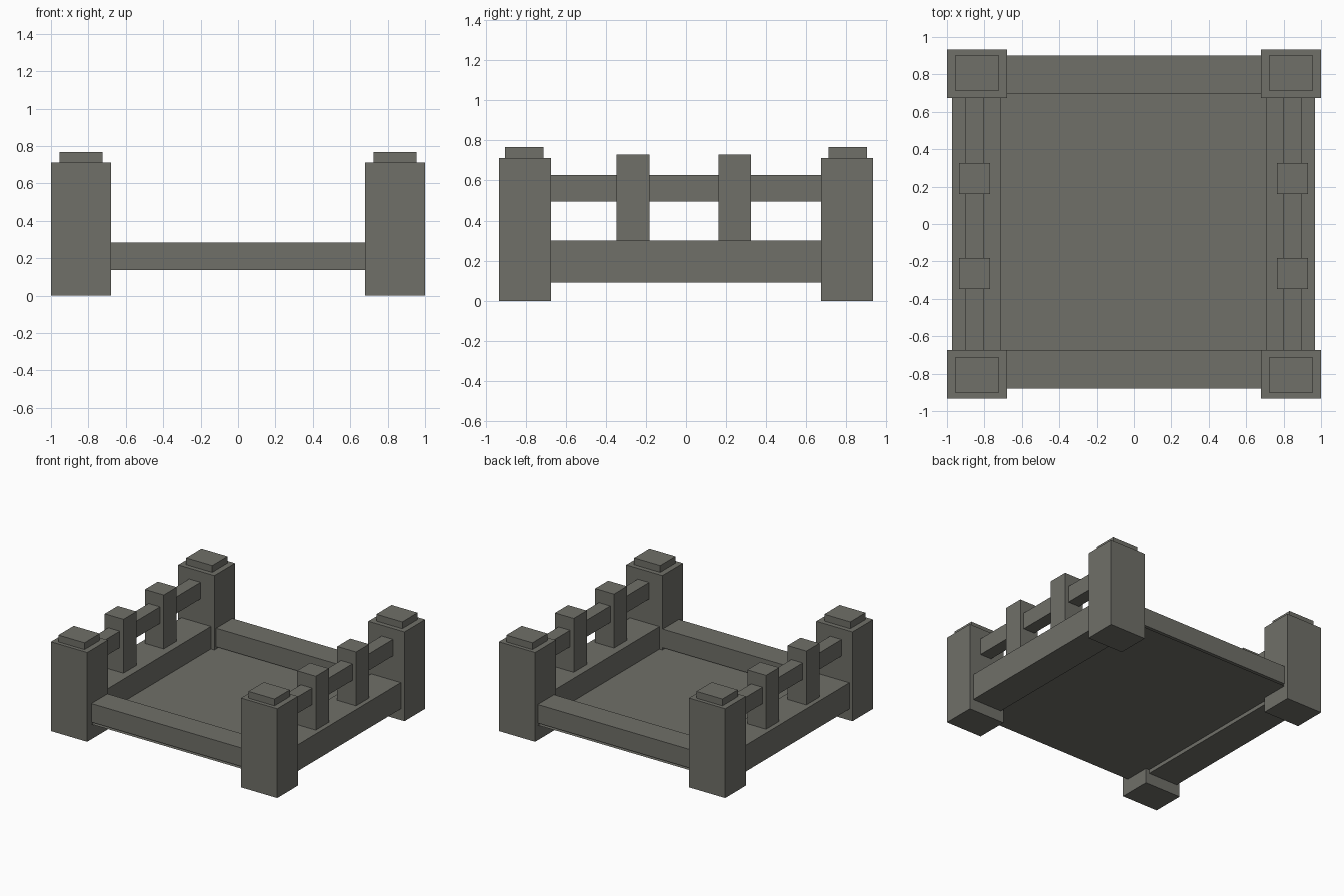
import bpy

if "Cube" in bpy.data.objects:
    bpy.data.objects.remove(bpy.data.objects["Cube"])

stone = bpy.data.materials.new("grey_stone")
stone.diffuse_color = (0.16, 0.16, 0.14, 1)
stone.use_nodes = True
stone.node_tree.nodes["Principled BSDF"].inputs["Base Color"].default_value = stone.diffuse_color


def box(name, x0, x1, y0, y1, z0, z1):
    """Flat-faced block between two corners."""
    x0, x1 = sorted((x0, x1))
    y0, y1 = sorted((y0, y1))
    v = [(x, y, z) for z in (z0, z1) for x, y in ((x0, y0), (x1, y0), (x1, y1), (x0, y1))]
    f = [(3, 2, 1, 0), (4, 5, 6, 7)]
    f += [(i, (i + 1) % 4, (i + 1) % 4 + 4, i + 4) for i in range(4)]
    return add(name, v, f)


def add(name, v, f):
    me = bpy.data.meshes.new(name)
    me.from_pydata(v, [], f)
    me.materials.append(stone)
    ob = bpy.data.objects.new(name, me)
    bpy.context.collection.objects.link(ob)
    return ob


for sx, side in ((-1, "left"), (1, "right")):
    # corner posts with caps
    for sy, end in ((-1, "front"), (1, "back")):
        box(f"{end}_{side}_post", sx * 0.68, sx, sy * 0.673, sy * 0.933, 0, 0.713)
        box(f"{end}_{side}_post_cap", sx * 0.725, sx * 0.955, sy * 0.71, sy * 0.903, 0.713, 0.767)
    # side curb and upper rail
    o = -0.0025
    box(f"{side}_curb", sx * 0.708 + o, sx * 0.97 + o, -0.69, 0.69, 0.09, 0.30)
    box(f"{side}_rail", sx * 0.8 + o, sx * 0.901 + o, -0.69, 0.69, 0.495, 0.627)
    # balusters
    for n, y in enumerate((-0.265, 0.243)):
        box(f"{side}_baluster_{n + 1}", sx * 0.767 + o, sx * 0.933 + o,
            y - 0.082, y + 0.082, 0.295, 0.73)

# end beams
box("front_beam", -0.70, 0.70, -0.88, -0.677, 0.137, 0.285)
box("back_beam", -0.70, 0.70, 0.695, 0.90, 0.137, 0.285)

# thin floor sheet
add("floor", [(-0.72, -0.88, 0.12), (0.72, -0.88, 0.12), (0.72, 0.90, 0.12), (-0.72, 0.90, 0.12)],
    [(0, 1, 2, 3)])
